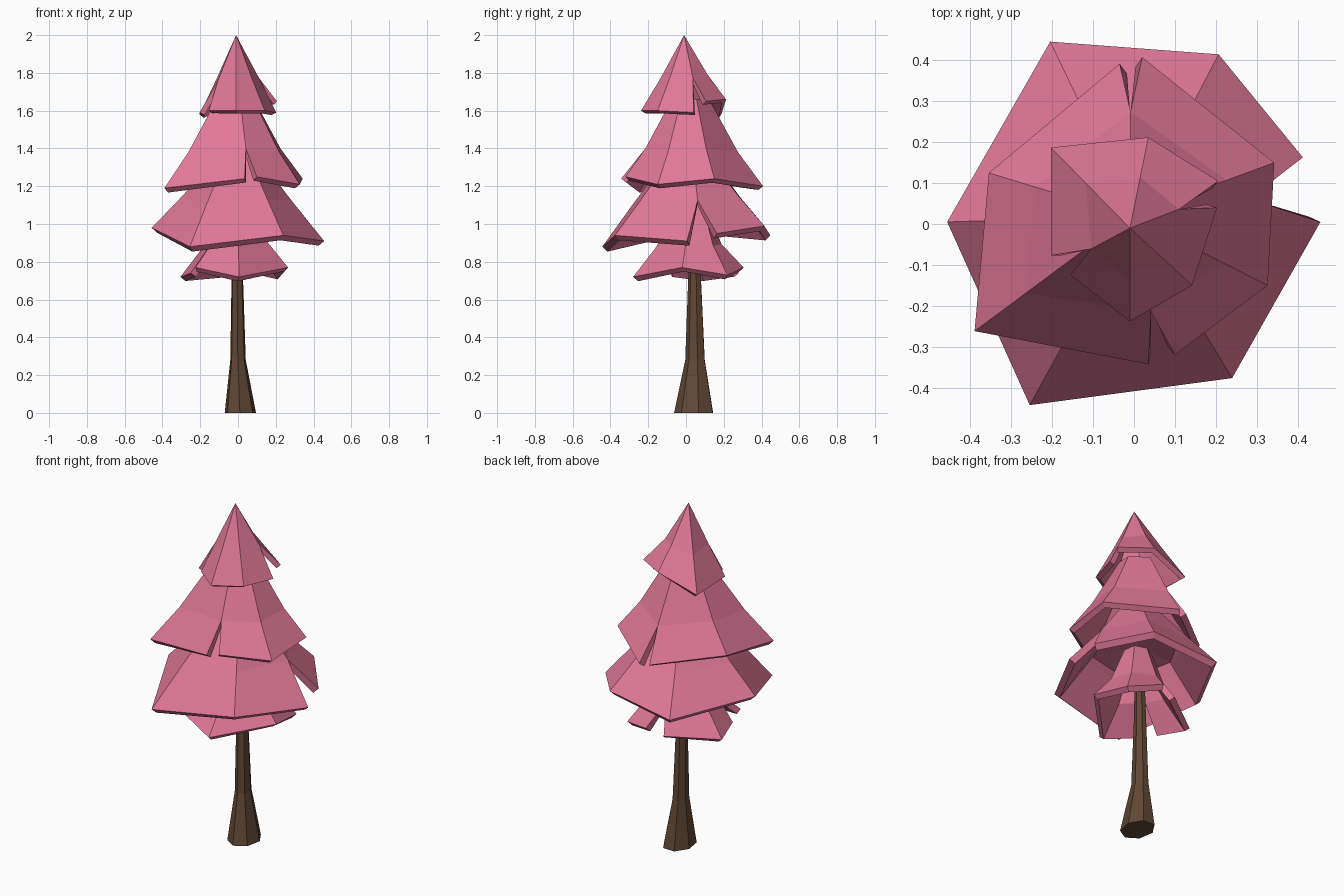
import bpy, bmesh, math
from mathutils import Vector

if "Cube" in bpy.data.objects:
    bpy.data.objects.remove(bpy.data.objects["Cube"])


def material(name, col):
    m = bpy.data.materials.new(name)
    m.diffuse_color = (*col, 1)
    m.use_nodes = True
    m.node_tree.nodes["Principled BSDF"].inputs["Base Color"].default_value = m.diffuse_color
    return m


pink = material("pink_foliage", (0.75, 0.188, 0.32))
brown = material("brown_bark", (0.12, 0.064, 0.035))


def finish(bm, name, mat):
    me = bpy.data.meshes.new(name)
    bm.to_mesh(me)
    bm.free()
    me.materials.append(mat)
    ob = bpy.data.objects.new(name, me)
    bpy.context.collection.objects.link(ob)
    return ob


def skirt(name, rim, slits, centre, mid, top, thick, ceiling=False):
    """Flared shell. rim: counterclockwise points; slits: i = cut between i and i+1;
    mid, top: (fraction of rim offset, height)."""
    bm = bmesh.new()
    n = len(rim)
    c = Vector((*centre, 0))
    avg = sum(p[2] for p in rim) / n

    def ring_point(p, frac, z, follow):
        q = c + (Vector((p[0], p[1], 0)) - c) * frac
        q.z = z + (p[2] - avg) * follow
        return q

    src = [Vector(p) for p in rim]
    for i in slits:  # the two sides of a slit meet at the middle ring
        j = (i + 1) % n
        m = (src[i] + src[j]) / 2
        src[i] = src[j] = m
    cache = {}

    def vert(p):
        key = tuple(round(a, 4) for a in p)
        if key not in cache:
            cache[key] = bm.verts.new(p)
        return cache[key]

    low = [bm.verts.new(p) for p in rim]
    mids = [vert(ring_point(p, *mid, 0.4)) for p in src]
    tops = [vert(ring_point(p, *top, 0)) for p in src]
    for i in range(n):
        j = (i + 1) % n
        if i in slits:
            continue
        bm.faces.new((low[i], low[j], mids[j], mids[i]))
        up = (mids[i], mids[j], tops[j], tops[i])
        bm.faces.new(up[:3] if tops[i] is tops[j] else up)
    ob = finish(bm, name, pink)
    s = ob.modifiers.new("thickness", 'SOLIDIFY')
    s.thickness = thick
    s.offset = -1
    if ceiling:  # underside closing the shell at the middle ring
        bm = bmesh.new()
        pts = [ring_point(p, mid[0] * .92, mid[1], 0.4)
               for i, p in enumerate(src) if i not in slits]
        hub = bm.verts.new((c.x, c.y, mid[1] + .02))
        vs = [bm.verts.new(p) for p in pts]
        for a, b in zip(vs, vs[1:] + vs[:1]):
            bm.faces.new((b, a, hub))
        finish(bm, name + "_underside", pink)


# Foliage tiers, top to bottom
skirt("top_foliage",
      [(.206, .105, 1.65), (.035, .212, 1.66), (-.203, .187, 1.58), (-.203, -.077, 1.59),
       (-.155, -.125, 1.6), (-.01, -.238, 1.6), (.142, -.15, 1.6), (.203, .04, 1.59)],
      {3, 7}, (-.01, -.01), (.56, 1.77), (0, 2.0), .03)
skirt("upper_foliage",
      [(.343, .15, 1.24), (.02, .408, 1.2), (-.035, .392, 1.2), (-.355, .125, 1.24),
       (-.39, -.262, 1.19), (.035, -.343, 1.24), (.10, -.32, 1.25), (.327, -.15, 1.21)],
      {1, 5}, (-.01, .02), (.67, 1.39), (.27, 1.66), .035)
skirt("middle_foliage",
      [(.413, .163, .95), (.207, .415, .99), (-.205, .446, .94), (-.457, .005, .98),
       (-.255, -.443, .88), (.24, -.377, .94), (.456, .005, .91)],
      {6}, (0, .02), (.65, 1.13), (.24, 1.36), .04, True)
skirt("lower_foliage",
      [(.265, -.02, .77), (.23, .22, .73), (.05, .305, .77), (-.05, .28, .74),
       (-.305, .1, .72), (-.25, -.08, .74), (-.225, -.19, .77), (.005, -.28, .72)],
      {2, 5}, (0, .03), (.6, .89), (.3, 1.1), .035)

# Trunk: tapering, slightly leaning seven-sided column
bm = bmesh.new()
SIDES = 7
rings = []
for x, y, rx, ry, z in [(.012, .045, .085, .108, 0), (0, .05, .042, .054, .28),
                        (-.004, .047, .031, .035, .72), (-.004, .04, .024, .026, 1.1)]:
    rings.append([bm.verts.new((x + rx * math.cos(a), y + ry * math.sin(a), z))
                  for a in (math.tau * k / SIDES + .2 for k in range(SIDES))])
for a, b in zip(rings, rings[1:]):
    for i in range(SIDES):
        j = (i + 1) % SIDES
        bm.faces.new((a[i], a[j], b[j], b[i]))
bm.faces.new(rings[0][::-1])
bm.faces.new(rings[-1])
finish(bm, "trunk", brown)
